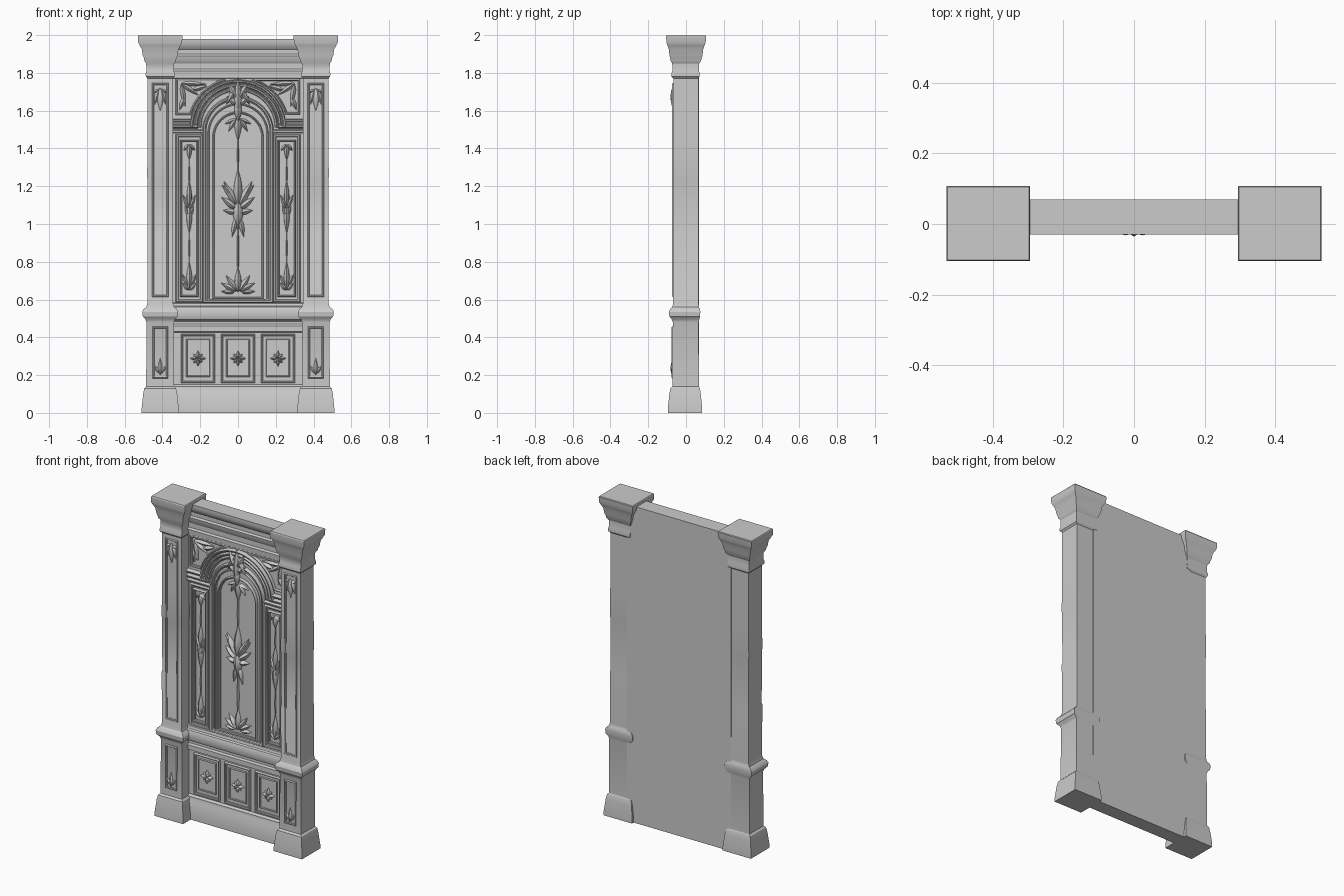
import bpy, bmesh
from math import sin, cos, pi, radians
from mathutils import Vector

if "Cube" in bpy.data.objects:
    bpy.data.objects.remove(bpy.data.objects["Cube"])

stone = bpy.data.materials.new("grey_stone")
stone.use_nodes = True
stone.diffuse_color = (0.6, 0.6, 0.6, 1)
stone.node_tree.nodes["Principled BSDF"].inputs["Base Color"].default_value = (0.6, 0.6, 0.6, 1)


def finish(name, bm, angle=40):
    bmesh.ops.recalc_face_normals(bm, faces=bm.faces)
    mesh = bpy.data.meshes.new(name)
    bm.to_mesh(mesh)
    bm.free()
    mesh.materials.append(stone)
    obj = bpy.data.objects.new(name, mesh)
    bpy.context.collection.objects.link(obj)
    bpy.ops.object.select_all(action="DESELECT")
    obj.select_set(True)
    bpy.context.view_layer.objects.active = obj
    bpy.ops.object.shade_smooth_by_angle(angle=radians(angle))
    return obj


def loft(bm, rings, closed=False):
    """Skin a list of equal rings of points, capping the ends if open."""
    rows = [[bm.verts.new(p) for p in ring] for ring in rings]
    n = len(rows[0])
    for i in range(len(rows) if closed else len(rows) - 1):
        a, b = rows[i], rows[(i + 1) % len(rows)]
        for j in range(n):
            k = (j + 1) % n
            bm.faces.new((a[j], a[k], b[k], b[j]))
    if not closed:
        bm.faces.new(rows[0])
        bm.faces.new(rows[-1])


def moulding(name, path, width, face, height, closed=True):
    """Sweep a small raised moulding, with mitres, along a path of (x, z)."""
    w, y, h = width / 2, face, height
    profile = [(-w, y + .01), (-w, y - .4 * h), (-.5 * w, y - h), (.2 * w, y - .9 * h),
               (.5 * w, y - .5 * h), (w, y - .4 * h), (w, y + .01)]
    pts = [Vector(p) for p in path]
    n, rings = len(pts), []
    for i, p in enumerate(pts):
        d1 = p - pts[i - 1] if closed or i else pts[1] - p
        d2 = pts[(i + 1) % n] - p if closed or i < n - 1 else d1
        n1 = Vector((-d1.y, d1.x)).normalized()
        n2 = Vector((-d2.y, d2.x)).normalized()
        m = (n1 + n2) / (1 + n1.dot(n2))
        rings.append([(p.x + m.x * o, yy, p.y + m.y * o) for o, yy in profile])
    bm = bmesh.new()
    loft(bm, rings, closed)
    return finish(name, bm)


def rect(x0, x1, z0, z1):
    return [(x0, z0), (x1, z0), (x1, z1), (x0, z1)]


def arc(r, zc, a0=0, a1=180, steps=24):
    angles = [radians(a0 + (a1 - a0) * i / steps) for i in range(steps + 1)]
    return [(r * cos(a), zc + r * sin(a)) for a in angles]


def arch(r, bottom, spring):
    return [(-r, bottom), (r, bottom)] + arc(r, spring)


def leaf(bm, x, z, face, angle, length, width, height):
    """A ridged, pointed leaf; angle is measured from straight up."""
    a, rings = radians(angle), []
    for i in range(9):
        t = i / 8
        w = width / 2 * (0.08 + 0.92 * sin(pi * t ** 0.75)) * (1 - .1 * t)
        up = height * (0.3 + 0.7 * sin(pi * min(t + .1, 1)))
        ring = []
        for s, y in ((-1, face + .004), (-.8, face - up * .5), (0, face - up),
                     (.8, face - up * .5), (1, face + .004)):
            u, v = s * w, t * length
            ring.append((x + u * cos(a) + v * sin(a), y, z + v * cos(a) - u * sin(a)))
        rings.append(ring)
    loft(bm, rings)


def ornament(name, face, leaves, x=0, sides=(1,)):
    """A group of leaves given as (dx, z, angle, length, width, height)."""
    for side in sides:
        bm = bmesh.new()
        for dx, z, a, l, w, h in leaves:
            for s in ((1, -1) if dx or a % 180 else (1,)):
                leaf(bm, side * x + s * dx, z, face, s * a, l, w, h)
        finish(name if len(sides) == 1 else name + ("_left" if side > 0 else "_right"), bm, 60)


# Wall body with plinth, dado rail and cornice: one (y, z) profile run across
front = [(-.02, 0), (-.02, .11), (-.012, .125), (-.012, .14), (0, .15), (0, .425), (-.012, .43),
         (-.012, .46), (-.004, .47), (-.004, .485), (-.024, .495), (-.03, .51), (-.03, .545),
         (-.024, .56), (-.012, .565), (-.008, .58), (.004, .585), (.004, 1.775), (-.012, 1.78),
         (-.014, 1.81), (-.006, 1.82), (-.006, 1.85), (-.016, 1.865), (-.02, 1.89),
         (-.012, 1.9), (-.012, 1.925), (-.024, 1.94), (-.03, 1.96), (-.03, 1.98)]
bm = bmesh.new()
section = front + [(.069, 1.98), (.069, 0)]
loft(bm, [[(x, y, z) for y, z in section] for x in (-.36, .36)])
finish("wall_body", bm, 30)

# Pillars: square rings of (z, half width, front y, back y)
pillar = [(0, .098, -.096, .086), (.025, .098, -.096, .086), (.1, .09, -.088, .078),
          (.13, .084, -.083, .074), (.14, .074, -.072, .068), (.48, .073, -.07, .067),
          (.495, .078, -.075, .07), (.51, .092, -.088, .074), (.535, .095, -.091, .076),
          (.55, .088, -.084, .074), (.56, .074, -.073, .068), (.58, .068, -.068, .067),
          (.9, .068, -.069, .066), (.91, .066, -.066, .065), (1.24, .067, -.067, .065),
          (1.25, .069, -.069, .066), (1.43, .067, -.067, .065), (1.77, .067, -.067, .065),
          (1.78, .076, -.077, .072), (1.795, .077, -.078, .073), (1.81, .073, -.072, .069),
          (1.85, .074, -.073, .07), (1.865, .084, -.082, .08), (1.88, .086, -.084, .083),
          (1.89, .092, -.087, .087), (1.925, .097, -.091, .091), (1.945, .108, -.098, .098),
          (1.96, .116, -.104, .104), (1.995, .118, -.105, .107), (2, .115, -.102, .104)]
for side, label in ((1, "left"), (-1, "right")):
    cx = .412 * side
    bm = bmesh.new()
    loft(bm, [[(cx - w, f, z), (cx + w, f, z), (cx + w, b, z), (cx - w, b, z)]
              for z, w, f, b in pillar])
    finish("pillar_" + label, bm, 30)

    # Pillar face frames
    moulding("pillar_upper_frame_" + label, rect(cx - .037, cx + .037, .62, 1.74), .014, -.066, .008)
    moulding("pillar_lower_frame_" + label, rect(cx - .034, cx + .034, .19, .45), .014, -.07, .008)

    # Narrow side panels
    px = .258 * side
    moulding("side_panel_outer_frame_" + label, rect(px - .062, px + .062, .595, 1.465), .02, .004, .018)
    moulding("side_panel_inner_frame_" + label, rect(px - .042, px + .042, .62, 1.44), .012, .004, .02)

    # Stacked ledges above the side panels, meeting the arch
    for i, z in enumerate((1.488, 1.515, 1.545)):
        ends = [(side * (.185 + .027 * i), z), (side * .35, z)]
        moulding(f"arch_ledge_{i + 1}_{label}", ends if side < 0 else ends[::-1],
                 .024, .004, .018 + .004 * i, False)

    # Spandrel frame, following the arch below it
    curve = [(side * x, z) for x, z in arc(.265, 1.51, 16, 72, 10)]
    moulding("spandrel_frame_" + label, curve + [(side * .09, 1.765), (side * .325, 1.765),
             (side * .325, 1.583)], .014, .004, .016)

# Top border strip of the arched field
moulding("upper_border", [(-.35, 1.778), (.35, 1.778)], .016, .004, .018, False)

# Central arched panel: nested frames and arch bands
moulding("arch_panel_outer_frame", arch(.178, .592, 1.488), .022, .004, .022)
moulding("arch_panel_middle_frame", arch(.155, .598, 1.478), .012, .004, .012)
moulding("arch_panel_inner_frame", arch(.128, .61, 1.46), .014, .004, .018)
for i, r in enumerate((.2, .222, .245)):
    moulding(f"arch_band_{i + 1}", arc(r, 1.51), .02, .004, .018 + .004 * i, False)

# Three square panels below the rail
for i, label in enumerate(("right", "middle", "left")):
    x = .212 * (i - 1)
    moulding("lower_panel_outer_frame_" + label, rect(x - .083, x + .083, .165, .41), .014, 0, .014)
    moulding("lower_panel_inner_frame_" + label, rect(x - .058, x + .058, .195, .385), .01, 0, .008)
    bm = bmesh.new()
    for k in range(8):
        leaf(bm, x, .288, 0, 45 * k, .042 if k % 2 == 0 else .032, .022, .02)
    finish("lower_rosette_" + label, bm, 60)

# Central foliage, its stem and the end sprays
ornament("centre_foliage", .004, [
    (0, 1.1, 0, .19, .05, .034), (.008, 1.1, 28, .14, .042, .028), (.008, 1.08, 52, .1, .038, .026),
    (.008, 1.06, 80, .07, .034, .022), (.02, 1.13, 40, .1, .03, .022),
    (0, 1.12, 180, .15, .06, .03), (.01, 1.03, 168, .1, .03, .02)])
ornament("centre_stem", .004, [(0, .74, 0, .28, .014, .014), (0, 1.27, 0, .24, .01, .012)])
ornament("bottom_spray", .004, [
    (0, .64, 0, .13, .04, .026), (.005, .645, 35, .1, .034, .022), (.01, .645, 62, .09, .032, .02),
    (.02, .638, 86, .07, .026, .018)])
ornament("top_spray", .004, [
    (0, 1.57, 180, .13, .04, .024), (.01, 1.56, 150, .08, .028, .02), (.015, 1.555, 115, .06, .022, .018)])

# Keystone leaf over the arch
ornament("keystone_leaf", -.012, [
    (0, 1.58, 0, .195, .045, .024), (.005, 1.66, 28, .1, .034, .02), (.005, 1.63, 50, .07, .03, .018),
    (.01, 1.72, 150, .1, .03, .018), (0, 1.64, 180, .1, .04, .02)])

# Mirrored foliage on the side panels, pillars and spandrels
both = (1, -1)
ornament("side_panel_foliage", .004, [
    (0, 1.09, 0, .14, .03, .026), (.003, 1.08, 22, .08, .022, .02), (0, 1.1, 180, .15, .034, .024),
    (.003, 1.04, 20, .06, .02, .018), (0, .65, 0, .15, .034, .026), (.003, .67, 28, .07, .024, .02),
    (.003, .65, 40, .05, .022, .018), (0, 1.42, 180, .08, .03, .022), (.004, 1.42, 140, .04, .02, .018),
    (0, .8, 0, .18, .008, .01), (0, 1.2, 0, .16, .008, .01)], .258, both)
ornament("pillar_pendant", -.066, [
    (0, 1.72, 180, .12, .04, .016), (.008, 1.715, 165, .085, .03, .014),
    (.01, 1.71, 120, .03, .02, .012)], .412, both)
ornament("pillar_lower_sprig", -.07, [
    (0, .2, 0, .09, .026, .012), (.003, .21, 35, .05, .02, .01)], .412, both)
for side, label in ((1, "left"), (-1, "right")):
    bm = bmesh.new()
    for x, z, a, l in ((.3, 1.745, 235, .11), (.3, 1.745, 268, .13), (.3, 1.74, 190, .12),
                       (.24, 1.71, 285, .08), (.285, 1.67, 160, .07)):
        leaf(bm, side * x, z, .004, side * a, l, .028, .018)
    finish("spandrel_foliage_" + label, bm, 60)
